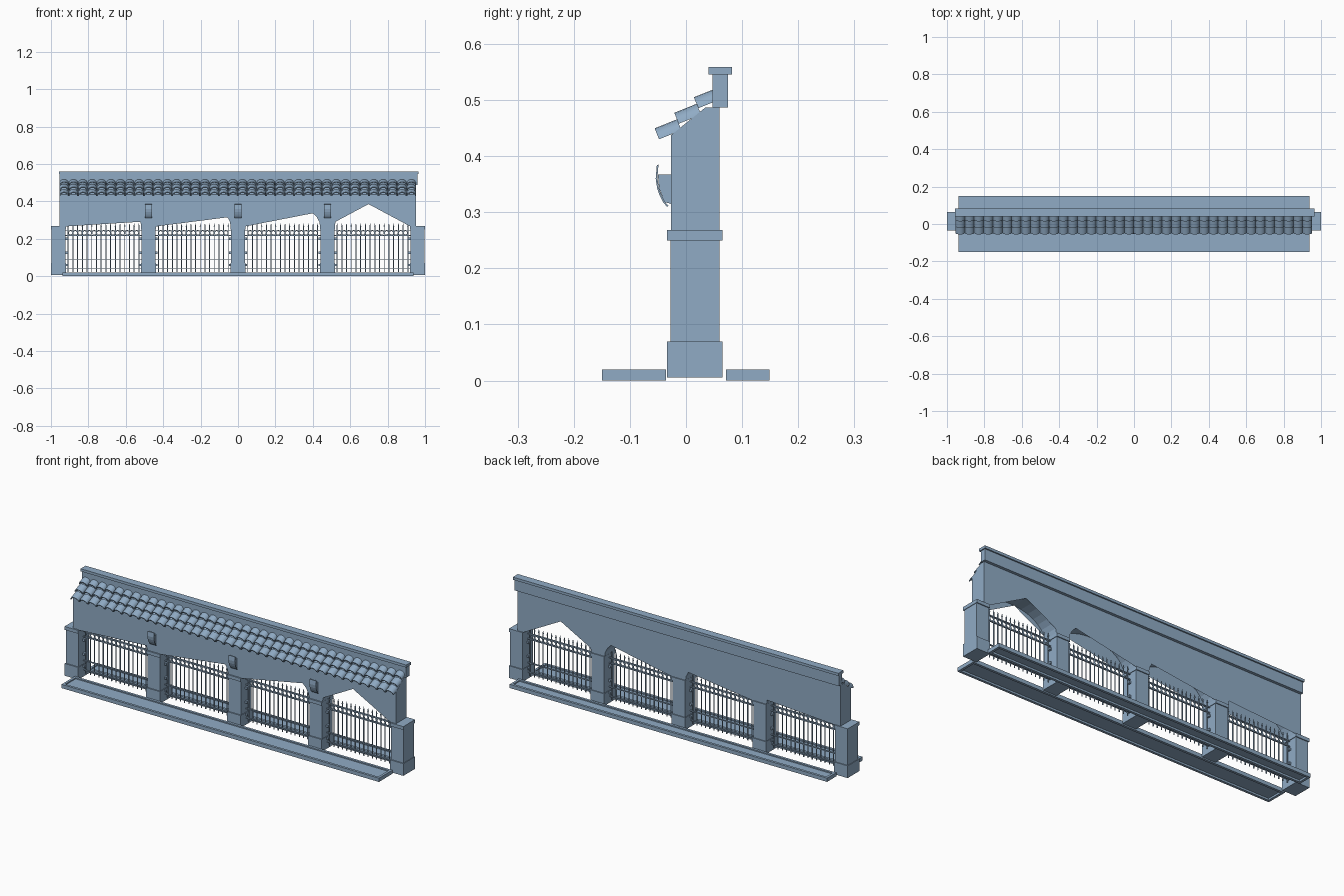
import bpy, bmesh
from math import sin, cos, pi, radians
from mathutils import Matrix, Vector

if "Cube" in bpy.data.objects:
    bpy.data.objects.remove(bpy.data.objects["Cube"])

MAT = bpy.data.materials.new("slate_blue")
MAT.diffuse_color = (0.28, 0.41, 0.56, 1)
MAT.use_nodes = True
MAT.node_tree.nodes["Principled BSDF"].inputs["Base Color"].default_value = MAT.diffuse_color


def finish(name, bm, smooth=False):
    bmesh.ops.recalc_face_normals(bm, faces=bm.faces[:])
    me = bpy.data.meshes.new(name)
    bm.to_mesh(me)
    bm.free()
    me.materials.append(MAT)
    ob = bpy.data.objects.new(name, me)
    bpy.context.collection.objects.link(ob)
    if smooth:
        bpy.ops.object.select_all(action='DESELECT')
        ob.select_set(True)
        bpy.context.view_layer.objects.active = ob
        bpy.ops.object.shade_smooth_by_angle(angle=radians(40))
    return ob


def box(bm, x0, x1, y0, y1, z0, z1):
    m = Matrix.Translation(((x0 + x1) / 2, (y0 + y1) / 2, (z0 + z1) / 2)) @ \
        Matrix.Diagonal((x1 - x0, y1 - y0, z1 - z0, 1))
    bmesh.ops.create_cube(bm, size=1, matrix=m)


def rod(bm, x, y, z0, z1, r0, r1, seg=6):
    bmesh.ops.create_cone(bm, cap_ends=True, segments=seg, radius1=r0, radius2=r1,
                          depth=z1 - z0, matrix=Matrix.Translation((x, y, (z0 + z1) / 2)))


def prism(bm, pts, x0, x1):
    """Extrude a (y, z) profile along x."""
    a = [bm.verts.new((x0, y, z)) for y, z in pts]
    b = [bm.verts.new((x1, y, z)) for y, z in pts]
    bm.faces.new(a)
    bm.faces.new(b[::-1])
    for i in range(len(pts)):
        j = (i + 1) % len(pts)
        bm.faces.new((a[i], a[j], b[j], b[i]))


PIERS = [-0.96, -0.478, 0.0, 0.478, 0.96]
YF, YB = -0.027, 0.06

# Piers with plinth and cap
for i, x in enumerate(PIERS):
    bm = bmesh.new()
    box(bm, x - 0.04, x + 0.04, -0.034, 0.065, 0.005, 0.07)
    box(bm, x - 0.037, x + 0.037, YF - 0.001, YB, 0.07, 0.25)
    box(bm, x - 0.04, x + 0.04, -0.034, 0.065, 0.25, 0.268)
    finish(f"pier_{i + 1}", bm)

# Wall above: curved soffits, faces that cut the arches with straight chords
N = 15
XL, XR = -0.955, 0.952
SPRING = 0.266
chords = [[0, 14, 15], [0, 13, 14, 15], [0, 12, 13, 14, 15], [0, 1, 7, 15]]
bm = bmesh.new()
outline = [(XL, SPRING)]
for k in range(4):
    c = (PIERS[k] + PIERS[k + 1]) / 2
    h = (PIERS[k + 1] - PIERS[k]) / 2 - 0.039
    arch = [(c - h * cos(pi * i / N), SPRING + 0.12 * sin(pi * i / N)) for i in range(N + 1)]
    outline += [arch[i] for i in chords[k]]
    rows = [[bm.verts.new((x, y, z)) for x, z in arch] for y in (YF, YB)]
    for i in range(N):
        bm.faces.new((rows[0][i], rows[0][i + 1], rows[1][i + 1], rows[1][i]))
outline.append((XR, SPRING))
for y, top in ((YF, 0.437), (YB, 0.487)):
    bm.faces.new([bm.verts.new((x, y, z)) for x, z in outline + [(XR, top), (XL, top)]])
side = [(YF, SPRING), (YF, 0.437), (0.035, 0.487), (YB, 0.487), (YB, SPRING)]
for x in (XL, XR):
    bm.faces.new([bm.verts.new((x, y, z)) for y, z in side])
for p, q in zip(side[1:3], side[2:4]):
    bm.faces.new([bm.verts.new((x, *s)) for x, s in ((XL, p), (XR, p), (XR, q), (XL, q))])
bmesh.ops.remove_doubles(bm, verts=bm.verts[:], dist=0.0002)
bmesh.ops.triangulate(bm, faces=[f for f in bm.faces if len(f.verts) > 4])
finish("arcade_wall", bm)

# Ridge wall and coping
bm = bmesh.new()
box(bm, -0.955, 0.96, 0.047, 0.075, 0.487, 0.545)
finish("ridge_wall", bm)
bm = bmesh.new()
box(bm, -0.957, 0.965, 0.04, 0.082, 0.545, 0.559)
finish("ridge_coping", bm)

# Three stepped rows of barrel tiles
TILES, SEG = 38, 8
pitch = (XR - XL) / TILES
along = Vector((0, cos(radians(22)), sin(radians(22)))) * 0.043
normal = Vector((0, -sin(radians(22)), cos(radians(22))))
for row in range(3):
    bm = bmesh.new()
    for t in range(TILES):
        base = Vector((XL + pitch * (t + 0.5), -0.048 + 0.035 * row, 0.430 + 0.0277 * row))
        rings = []
        for end in (Vector(), along):
            for w, h in ((pitch / 2, 0.021), (pitch / 2 - 0.005, 0.016)):
                rings.append([bm.verts.new(base + end + Vector((-w * cos(pi * i / SEG), 0, 0))
                                           + normal * h * sin(pi * i / SEG))
                              for i in range(SEG + 1)])
        fo, fi, bo, bi = rings
        for a, b in ((fo, bo), (bi, fi), (fi, fo), (bo, bi)):
            for i in range(SEG):
                bm.faces.new((a[i], a[i + 1], b[i + 1], b[i]))
        for i in (0, SEG):
            bm.faces.new((fo[i], bo[i], bi[i], fi[i]))
    finish(f"roof_tiles_row_{row + 1}", bm, True)

# Wall lamps: back box and curved shield
shield = [(-0.052, 0.384), (-0.054, 0.36), (-0.0515, 0.343), (-0.047, 0.33),
          (-0.041, 0.318), (-0.034, 0.31)]
for i, x in enumerate(PIERS[1:4]):
    bm = bmesh.new()
    prism(bm, [(YF, 0.367), (-0.05, 0.367), (-0.048, 0.343), (-0.038, 0.318), (YF, 0.315)],
          x - 0.014, x + 0.014)
    prism(bm, shield + [(y + 0.003, z + 0.001) for y, z in shield[::-1]], x - 0.019, x + 0.019)
    finish(f"wall_lamp_{i + 1}", bm)

# Kerbed ground strips, front and back
for name, y0, y1 in (("front_kerb", -0.15, -0.036), ("back_kerb", 0.071, 0.149)):
    bm = bmesh.new()
    X, w = 0.937, 0.013
    box(bm, -X, X, y0, y0 + w, 0, 0.02)
    box(bm, -X, X, y1 - w, y1, 0, 0.02)
    for s in (-X, X - w):
        box(bm, s, s + w, y0 + w, y1 - w, 0, 0.02)
    box(bm, -X + w, X - w, y0 + w, y1 - w, 0.01, 0.014)
    finish(name, bm)

# Iron fence panels between the piers
FY, BARS = 0.016, 16
for k in range(4):
    x0, x1 = PIERS[k] + 0.037, PIERS[k + 1] - 0.037
    bm = bmesh.new()
    for z in (0.04, 0.09, 0.217, 0.246):
        box(bm, x0, x1, FY - 0.004, FY + 0.004, z - 0.002, z + 0.002)
    step = (x1 - x0 - 0.03) / (BARS - 1)
    for b in range(BARS):
        x = x0 + 0.015 + step * b
        rod(bm, x, FY, 0.022, 0.265, 0.0028, 0.0028)
        rod(bm, x, FY, 0.265, 0.283, 0.0042, 0.0005)
        if b < BARS - 1:
            # scroll ring between the two upper rails
            c = Vector((x + step / 2, FY, 0.2315))
            g = [[bm.verts.new(c + Vector(((0.011 + r) * cos(a * pi / 6), dy,
                                           (0.011 + r) * sin(a * pi / 6))))
                  for r, dy in ((-0.0015, -0.002), (0.0015, -0.002),
                                (0.0015, 0.002), (-0.0015, 0.002))] for a in range(12)]
            for a in range(12):
                for j in range(4):
                    bm.faces.new((g[a][j], g[a][(j + 1) % 4],
                                  g[(a + 1) % 12][(j + 1) % 4], g[(a + 1) % 12][j]))
    # fixing brackets on the pier sides
    for z in (0.06, 0.125, 0.2):
        for s in (x0 + 0.003, x1 - 0.003):
            box(bm, s - 0.008, s + 0.008, FY - 0.008, FY + 0.008, z - 0.006, z + 0.006)
    finish(f"fence_panel_{k + 1}", bm)
